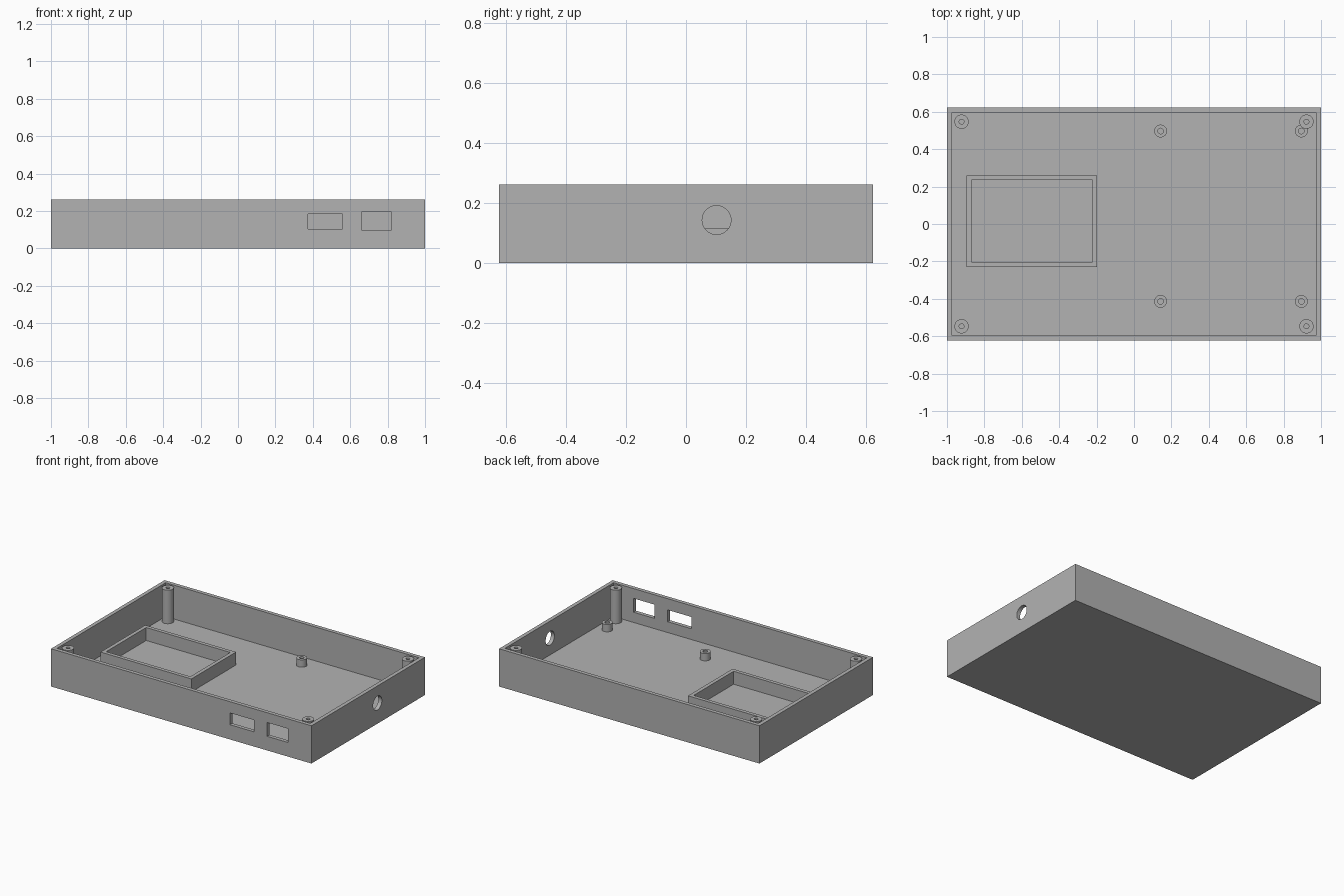
import bpy
from math import pi

cube = bpy.data.objects.get("Cube")
if cube:
    bpy.data.objects.remove(cube, do_unlink=True)

HX, HY, H = 1.0, 0.623, 0.262   # half length, half depth, height
WALL = 0.027                    # wall and floor thickness

grey = bpy.data.materials.new("plain grey")
grey.use_nodes = True
colour = (0.448, 0.448, 0.448, 1)
grey.diffuse_color = colour
grey.node_tree.nodes["Principled BSDF"].inputs["Base Color"].default_value = colour


def box(name, x, y, z):
    """Box from three (low, high) ranges."""
    bpy.ops.mesh.primitive_cube_add(size=1, location=[sum(r) / 2 for r in (x, y, z)])
    ob = bpy.context.object
    ob.name = name
    ob.scale = [r[1] - r[0] for r in (x, y, z)]
    bpy.ops.object.transform_apply(location=False, rotation=False, scale=True)
    ob.data.materials.append(grey)
    return ob


def cylinder(name, radius, depth, centre, rotation=(0, 0, 0)):
    bpy.ops.mesh.primitive_cylinder_add(vertices=48, radius=radius, depth=depth,
                                        location=centre, rotation=rotation)
    ob = bpy.context.object
    ob.name = name
    ob.data.materials.append(grey)
    return ob


def cut(target, *cutters):
    """Subtract each cutter from the target and remove it."""
    bpy.ops.object.select_all(action='DESELECT')
    target.select_set(True)
    bpy.context.view_layer.objects.active = target
    for cutter in cutters:
        mod = target.modifiers.new("cut", 'BOOLEAN')
        mod.operation = 'DIFFERENCE'
        mod.solver = 'EXACT'
        mod.object = cutter
        bpy.ops.object.modifier_apply(modifier=mod.name)
        bpy.data.objects.remove(cutter, do_unlink=True)


def tube(name, x, y, top, radius, bore):
    """Hollow screw post standing on the floor."""
    depth = top - WALL
    centre = (x, y, WALL + depth / 2)
    post = cylinder(name, radius, depth, centre)
    cut(post, cylinder("bore", bore, depth + 0.1, centre))
    bpy.ops.object.shade_smooth_by_angle()


# Open case with two front ports and a round side hole
case = box("case", (-HX, HX), (-HY, HY), (0, H))
front = (-HY - 0.05, -HY + 0.05)
cut(case,
    box("cavity", (-HX + WALL, HX - WALL), (-HY + WALL, HY - WALL), (WALL, H + 0.1)),
    box("wide_port", (0.374, 0.558), front, (0.102, 0.184)),
    box("square_port", (0.66, 0.82), front, (0.098, 0.194)),
    cylinder("side_hole", 0.048, 0.15, (HX, 0.102, 0.143), (0, pi / 2, 0)))
bpy.ops.object.shade_smooth_by_angle()

# Rectangular holder on the floor
x0, x1, y0, y1, t = -0.895, -0.197, -0.23, 0.26, 0.026
holder = box("holder_frame", (x0, x1), (y0, y1), (WALL, 0.117))
cut(holder, box("holder_cavity", (x0 + t, x1 - t), (y0 + t, y1 - t), (0, 0.2)))

# Tall corner posts and short board standoffs
for sx in (-1, 1):
    for sy in (-1, 1):
        tube("corner_post", sx * 0.922, sy * 0.547, H - 0.002, 0.038, 0.013)
for x in (0.142, 0.895):
    for y in (-0.414, 0.497):
        tube("board_standoff", x, y, 0.078, 0.034, 0.015)
